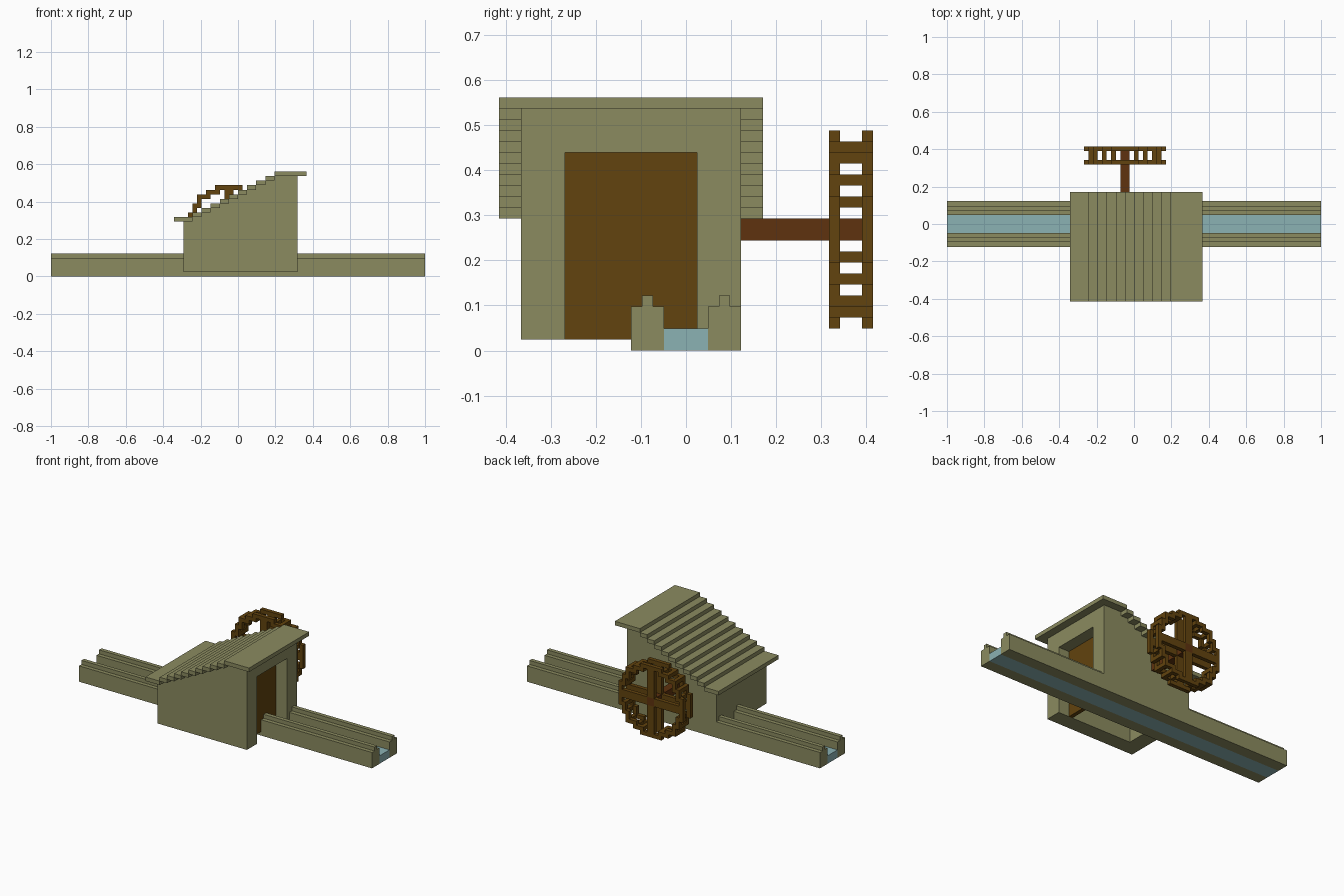
import bpy, bmesh
from mathutils import Matrix, Vector

if "Cube" in bpy.data.objects:
    bpy.data.objects.remove(bpy.data.objects["Cube"], do_unlink=True)

U = 1 / 41  # block size: everything below is measured in blocks


def material(name, rgb):
    m = bpy.data.materials.new(name)
    m.use_nodes = True
    m.diffuse_color = (*rgb, 1)
    m.node_tree.nodes["Principled BSDF"].inputs["Base Color"].default_value = (*rgb, 1)
    return m


OLIVE = material("olive_stone", (0.258, 0.258, 0.117))
WOOD = material("brown_wood", (0.122, 0.056, 0.0044))
AXLE = material("red_brown_wood", (0.112, 0.032, 0.0044))
WATER = material("pale_blue_water", (0.258, 0.445, 0.456))


def finish(name, bm, mat):
    bmesh.ops.recalc_face_normals(bm, faces=bm.faces)
    bmesh.ops.scale(bm, vec=(U, U, U), verts=bm.verts)
    me = bpy.data.meshes.new(name)
    bm.to_mesh(me)
    bm.free()
    me.materials.append(mat)
    ob = bpy.data.objects.new(name, me)
    bpy.context.collection.objects.link(ob)
    return ob


def boxes(name, mat, items):
    """One object from boxes given as (x0, x1, y0, y1, z0, z1)."""
    bm = bmesh.new()
    for x0, x1, y0, y1, z0, z1 in items:
        mid = Vector((x0 + x1, y0 + y1, z0 + z1)) / 2
        size = Matrix.Diagonal((x1 - x0, y1 - y0, z1 - z0, 1))
        bmesh.ops.create_cube(bm, size=1, matrix=Matrix.Translation(mid) @ size)
    return finish(name, bm, mat)


def extrude_y(name, mat, profile, y0, y1):
    """Extrude an x-z profile along y."""
    bm = bmesh.new()
    face = bm.faces.new([bm.verts.new((x, y0, z)) for x, z in profile])
    new = bmesh.ops.extrude_face_region(bm, geom=[face])["geom"]
    bmesh.ops.translate(bm, vec=(0, y1 - y0, 0),
                        verts=[v for v in new if isinstance(v, bmesh.types.BMVert)])
    return finish(name, bm, mat)


# Water channel with ridged side walls
boxes("water", WATER, [(-41, 41, -2, 2, 0, 2)])
for name, s in (("channel_wall_front", -1), ("channel_wall_back", 1)):
    section = [(2, 0), (5, 0), (5, 4), (4, 4), (4, 5), (3, 5), (3, 4), (2, 4)]
    bm = bmesh.new()
    face = bm.faces.new([bm.verts.new((-41, s * y, z)) for y, z in section])
    new = bmesh.ops.extrude_face_region(bm, geom=[face])["geom"]
    bmesh.ops.translate(bm, vec=(82, 0, 0),
                        verts=[v for v in new if isinstance(v, bmesh.types.BMVert)])
    finish(name, bm, OLIVE)

# Stepped roof: eleven slabs climbing towards +x
edges = [-14] + list(range(-10, 9, 2)) + [15]
slabs = [(edges[i], edges[i + 1], -17, 7, 12 + i, 13 + i) for i in range(11)]
boxes("roof_steps", OLIVE, slabs)


# House walls follow the underside of the roof steps
def wall_profile(bottom):
    pts = [(13, bottom), (-12, bottom)]
    for x0, x1, _, _, z, _ in slabs:
        pts += [(max(x0, -12), z), (min(x1, 13), z)]
    return pts


extrude_y("house_wall_front", OLIVE, wall_profile(1), -15, -11)
extrude_y("house_wall_back", OLIVE, wall_profile(2), 1, 5)
boxes("house_end_wall", OLIVE, [(-12, -10, -11, 1, 1, 12), (-10, -8, -11, 1, 1, 13)])
boxes("door_lintel", OLIVE, [(10, 13, -11, 1, 18, 22)])
boxes("door", WOOD, [(9, 10, -11, 1, 1, 21)])

# Water wheel centred on the axle
CX, CZ = -2, 11
boxes("wheel_axle", AXLE, [(CX - 1, CX + 1, 4, 17, CZ - 1, CZ + 1)])

arcs = [(2, 5, 7, 8), (4, 7, 6, 7), (7, 8, 2, 5), (6, 7, 4, 6)]  # one quadrant
for name, y in (("wheel_rim_inner", 13), ("wheel_rim_outer", 16)):
    parts = []
    for s in (-1, 1):
        top, spoke = sorted((s * 8, s * 9)), sorted((s, s * 8))
        parts += [(CX - 3, CX + 3, y, y + 1, CZ + top[0], CZ + top[1]),
                  (CX + top[0], CX + top[1], y, y + 1, CZ - 3, CZ + 3),
                  (CX - 1, CX + 1, y, y + 1, CZ + spoke[0], CZ + spoke[1]),
                  (CX + spoke[0], CX + spoke[1], y, y + 1, CZ - 1, CZ + 1)]
        for t in (-1, 1):
            for a, b, c, d in arcs:
                xs, zs = sorted((s * a, s * b)), sorted((t * c, t * d))
                parts.append((CX + xs[0], CX + xs[1], y, y + 1, CZ + zs[0], CZ + zs[1]))
    boxes(name, WOOD, parts)

# Paddles joining the two rims
paddles = []
for px, pz in ((7.5, 2.5), (7.5, 4.5), (6.5, 6.5), (4.5, 7.5), (2.5, 7.5)):
    for s in (-1, 1):
        for t in (-1, 1):
            x, z = CX + s * px, CZ + t * pz
            paddles.append((x - .5, x + .5, 14, 16, z - .5, z + .5))
boxes("wheel_paddles", WOOD, paddles)
